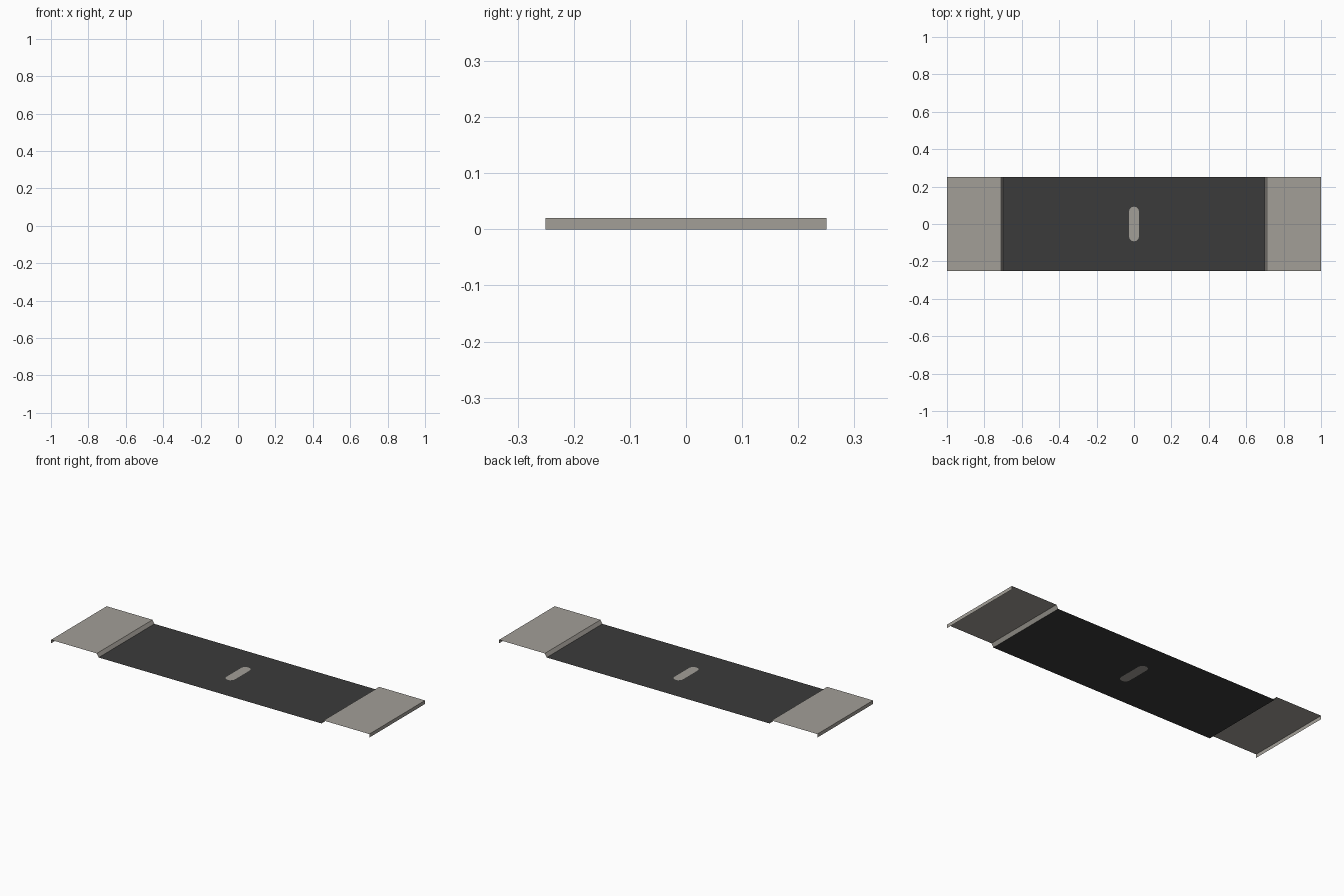
import bpy, bmesh, math

if "Cube" in bpy.data.objects:
    bpy.data.objects.remove(bpy.data.objects["Cube"])

H, W = 0.02, 0.25          # sheet height, half depth
X_DARK, X_STEP = 0.70, 0.712


def material(name, rgb):
    m = bpy.data.materials.new(name)
    m.diffuse_color = (*rgb, 1)
    m.use_nodes = True
    m.node_tree.nodes["Principled BSDF"].inputs["Base Color"].default_value = m.diffuse_color
    return m


grey = material("warm_grey", (0.365, 0.345, 0.312))
dark = material("charcoal", (0.044, 0.044, 0.044))


def finish(name, bm, mat):
    me = bpy.data.meshes.new(name)
    bm.to_mesh(me)
    bm.free()
    me.materials.append(mat)
    ob = bpy.data.objects.new(name, me)
    bpy.context.collection.objects.link(ob)


def slot_loop(r=0.027, half=0.093, n=6):
    """Rounded slot outline, counter-clockwise from the right side."""
    pts = []
    for cy, a0 in ((half - r, 0), (r - half, math.pi)):
        for i in range(n + 1):
            a = a0 + math.pi * i / n
            pts.append((r * math.cos(a), cy + r * math.sin(a)))
    return pts


# Folded end plates: outer lip, flat top, sloping step down to the panel
for side, name in ((-1, "left_end_plate"), (1, "right_end_plate")):
    bm = bmesh.new()
    profile = [(1, 0), (1, H), (X_STEP, H), (X_DARK, 0)]
    rows = [[bm.verts.new((side * x, y, z)) for y in (-W, W)] for x, z in profile]
    for a, b in zip(rows, rows[1:]):
        f = [a[0], a[1], b[1], b[0]]
        bm.faces.new(f if side > 0 else f[::-1])
    for f in bm.faces:
        f.normal_update()
    # outward / upward facing
    if sum(f.normal.z for f in bm.faces) < 0:
        bmesh.ops.reverse_faces(bm, faces=bm.faces[:])
    finish(name, bm, grey)

# Dark centre panel with the slot left open
bm = bmesh.new()
edges = []
outer = [(-X_DARK, -W), (X_DARK, -W), (X_DARK, W), (-X_DARK, W)]
for loop in (outer, slot_loop()):
    vs = [bm.verts.new((x, y, 0)) for x, y in loop]
    edges += [bm.edges.new((v, vs[(i + 1) % len(vs)])) for i, v in enumerate(vs)]
bmesh.ops.triangle_fill(bm, edges=edges, use_beauty=True, normal=(0, 0, 1))
for f in bm.faces:
    f.normal_update()
    if f.normal.z < 0:
        f.normal_flip()
finish("centre_panel", bm, dark)

# Grey inlay filling the slot
bm = bmesh.new()
bm.faces.new([bm.verts.new((x, y, 0)) for x, y in slot_loop()])
finish("slot_inlay", bm, grey)
